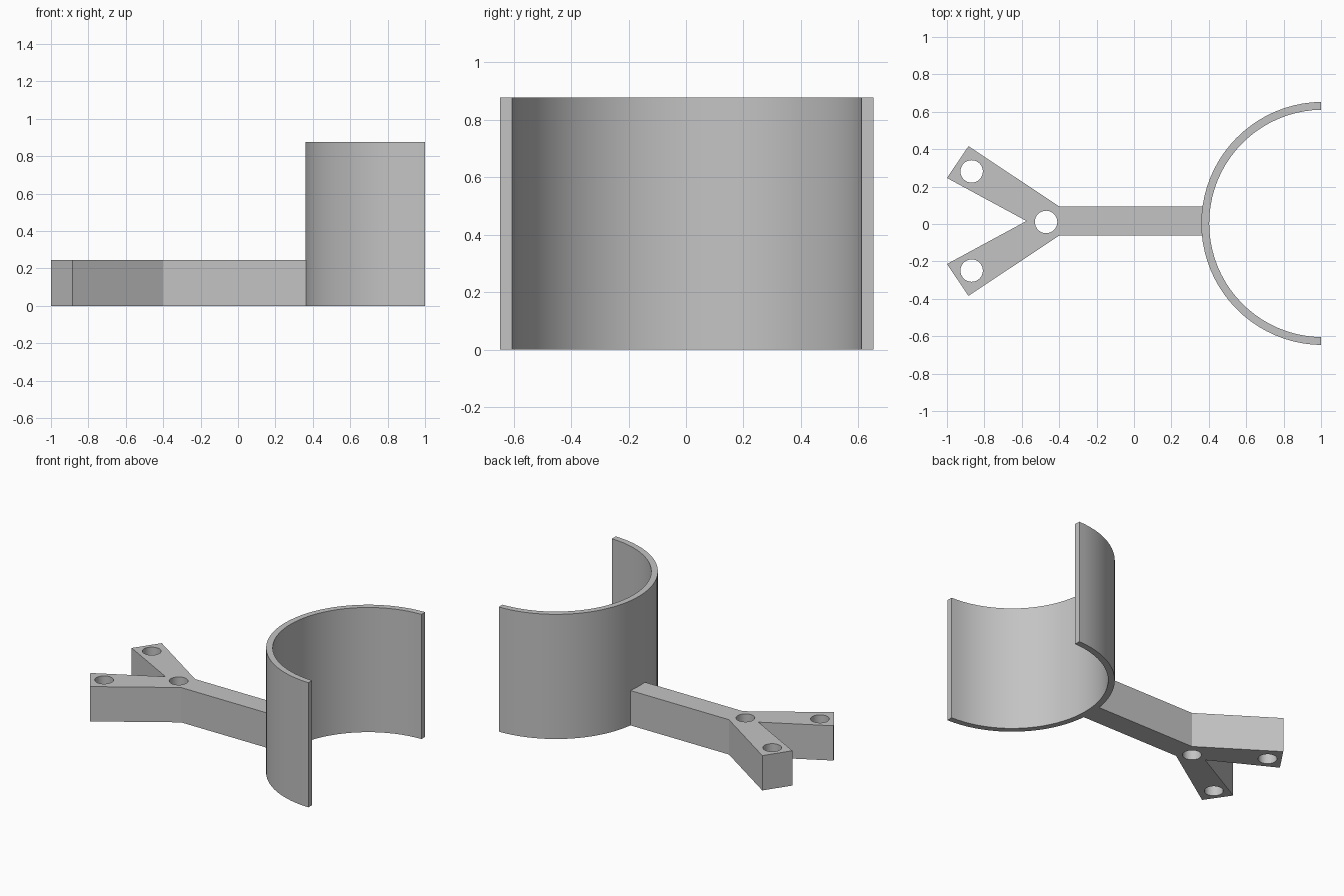
import bpy, bmesh
from math import cos, sin, pi, radians
from mathutils import Matrix

if "Cube" in bpy.data.objects:
    bpy.data.objects.remove(bpy.data.objects["Cube"], do_unlink=True)

# Single plain grey
grey = bpy.data.materials.new("plain_grey")
grey.use_nodes = True
grey.diffuse_color = (0.55, 0.55, 0.55, 1)
grey.node_tree.nodes["Principled BSDF"].inputs["Base Color"].default_value = grey.diffuse_color


def add_object(name, bm):
    bmesh.ops.recalc_face_normals(bm, faces=bm.faces)
    mesh = bpy.data.meshes.new(name)
    bm.to_mesh(mesh)
    bm.free()
    mesh.materials.append(grey)
    obj = bpy.data.objects.new(name, mesh)
    bpy.context.collection.objects.link(obj)
    return obj


def extrude_outline(name, outline, height):
    bm = bmesh.new()
    base = bm.faces.new([bm.verts.new((x, y, 0)) for x, y in outline])
    top = bmesh.ops.extrude_face_region(bm, geom=[base], use_keep_orig=True)["geom"]
    bmesh.ops.translate(bm, vec=(0, 0, height),
                        verts=[v for v in top if isinstance(v, bmesh.types.BMVert)])
    return add_object(name, bm)


def smooth(obj):
    bpy.ops.object.select_all(action="DESELECT")
    obj.select_set(True)
    bpy.context.view_layer.objects.active = obj
    bpy.ops.object.shade_smooth_by_angle(angle=radians(30))


# Half-round cradle wall, open towards +x
CENTRE_X, CENTRE_Y, OUTER, INNER, STEPS = 1.01, 0.003, 0.65, 0.608, 40


def arc(radius):
    start = pi / 2 + 0.0155
    angles = [start + (2 * pi - 2 * start) * i / STEPS for i in range(STEPS + 1)]
    return [(CENTRE_X + radius * cos(a), CENTRE_Y + radius * sin(a)) for a in angles]


cradle = extrude_outline("cradle_wall", arc(OUTER) + arc(INNER)[::-1], 0.877)
smooth(cradle)

# Forked arm: half outline mirrored across its centre line
MID_Y, ARM_HEIGHT = 0.016, 0.245
half = [(0.38, 0.078), (-0.4, 0.078), (-0.885, 0.4), (-1.0, 0.23)]
outline = half + [(-0.575, 0)] + [(x, -y) for x, y in reversed(half)]
arm = extrude_outline("forked_arm", [(x, y + MID_Y) for x, y in outline], ARM_HEIGHT)

# Three screw holes through the arm
bm = bmesh.new()
for x, y in [(-0.47, -0.005), (-0.868, 0.265), (-0.868, -0.265)]:
    bmesh.ops.create_cone(bm, cap_ends=True, segments=32, radius1=0.06, radius2=0.06,
                          depth=1, matrix=Matrix.Translation((x, y + MID_Y, 0)))
cutter = add_object("hole_cutter", bm)
cutter.hide_render = True
cut = arm.modifiers.new("screw_holes", "BOOLEAN")
cut.operation = "DIFFERENCE"
cut.solver = "EXACT"
cut.object = cutter
bpy.context.view_layer.objects.active = arm
bpy.ops.object.modifier_apply(modifier=cut.name)
bpy.data.objects.remove(cutter, do_unlink=True)
smooth(arm)
